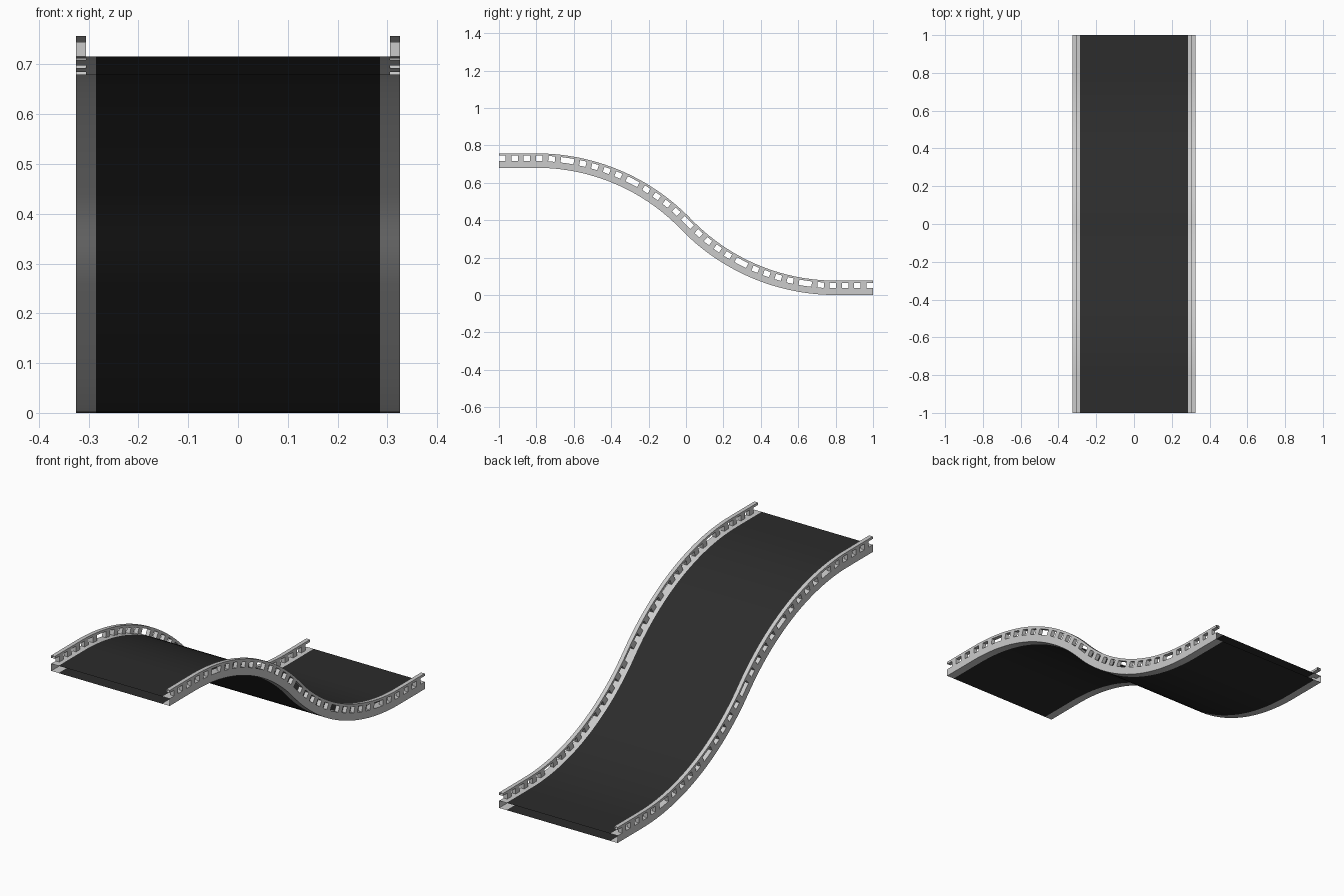
import bpy, bmesh, math

if "Cube" in bpy.data.objects:
    bpy.data.objects.remove(bpy.data.objects["Cube"])

# Path: flat ends of 0.2 joined by two opposed arcs dropping 0.68
FLAT, RUN, DROP, HEIGHT = 0.2, 0.8, 0.68, 0.077
THETA = 2 * math.atan(DROP / 2 / RUN)
R = RUN / math.sin(THETA)
HALF = FLAT + R * THETA

# Cross-section levels
X_BELT, X_IN, X_OUT = 0.285, 0.305, 0.325
Z_DECK, Z_SILL_TOP = 0.036, 0.065


def place(x, h, s):
    """Map cross-section (x, h) at path length s to world space."""
    m = s if s <= HALF else 2 * HALF - s
    a = max(0.0, m - FLAT) / R
    y = -1 + min(m, FLAT) + R * math.sin(a)
    z = DROP + HEIGHT / 2 - R * (1 - math.cos(a))
    if s > HALF:
        y, z = -y, DROP + HEIGHT - z
    d = h - HEIGHT / 2
    return (x, y + d * math.sin(a), z + d * math.cos(a))


# Stations: six modules, each with 6 windows and 5 posts
MODULE = 2 * HALF / 6
WINDOW = 0.035
POST = (MODULE - 6 * WINDOW) / 5
spans = []
for m in range(6):
    s = m * MODULE
    for i in range(11):
        w = WINDOW if i % 2 == 0 else POST
        spans.append((s, s + w, i % 2 == 0))
        s += w


def strip(bm, p, q, s0, s1):
    bm.faces.new([bm.verts.new(place(*c, s))
                  for c, s in ((p, s0), (q, s0), (q, s1), (p, s1))])


def finish(bm, name, color=None):
    bmesh.ops.remove_doubles(bm, verts=bm.verts, dist=1e-5)
    me = bpy.data.meshes.new(name)
    bm.to_mesh(me)
    bm.free()
    ob = bpy.data.objects.new(name, me)
    bpy.context.collection.objects.link(ob)
    if color:
        mat = bpy.data.materials.new(name + "_black")
        mat.diffuse_color = color
        mat.use_nodes = True
        mat.node_tree.nodes["Principled BSDF"].inputs["Base Color"].default_value = mat.diffuse_color
        me.materials.append(mat)
    bpy.ops.object.select_all(action='DESELECT')
    ob.select_set(True)
    bpy.context.view_layer.objects.active = ob
    bpy.ops.object.shade_smooth_by_angle(angle=math.radians(30))
    return ob


# Side rails: hollow swept skin with open ends and a row of windows
bm = bmesh.new()
always = [
    ((X_BELT, Z_DECK), (X_IN, Z_DECK)),          # ledge beside belt
    ((X_IN, Z_SILL_TOP), (X_IN, HEIGHT)),        # top bar
    ((X_IN, HEIGHT), (X_OUT, HEIGHT)),
    ((X_OUT, HEIGHT), (X_OUT, Z_SILL_TOP)),
    ((X_OUT, Z_DECK), (X_OUT, 0)),               # lower wall
    ((X_OUT, 0), (X_BELT, 0)),                   # underside
]
window = [((X_IN, Z_DECK), (X_OUT, Z_DECK)),
          ((X_OUT, Z_SILL_TOP), (X_IN, Z_SILL_TOP))]
post = [((X_IN, Z_DECK), (X_IN, Z_SILL_TOP)),
        ((X_OUT, Z_SILL_TOP), (X_OUT, Z_DECK))]
jamb = [(X_IN, Z_DECK), (X_OUT, Z_DECK), (X_OUT, Z_SILL_TOP), (X_IN, Z_SILL_TOP)]
for s0, s1, is_window in spans:
    for p, q in always + (window if is_window else post):
        strip(bm, p, q, s0, s1)
    if not is_window:
        for s, loop in ((s0, jamb), (s1, jamb[::-1])):
            bm.faces.new([bm.verts.new(place(*c, s)) for c in loop])
rails = finish(bm, "side_rails")
rails.modifiers.new("mirror", 'MIRROR').use_axis[0] = True

# Belt: upper and lower sheets between the rails
bm = bmesh.new()
for s0, s1, _ in spans:
    strip(bm, (-X_BELT, Z_DECK), (X_BELT, Z_DECK), s0, s1)
    strip(bm, (X_BELT, 0), (-X_BELT, 0), s0, s1)
finish(bm, "belt", (0.025, 0.025, 0.025, 1))
